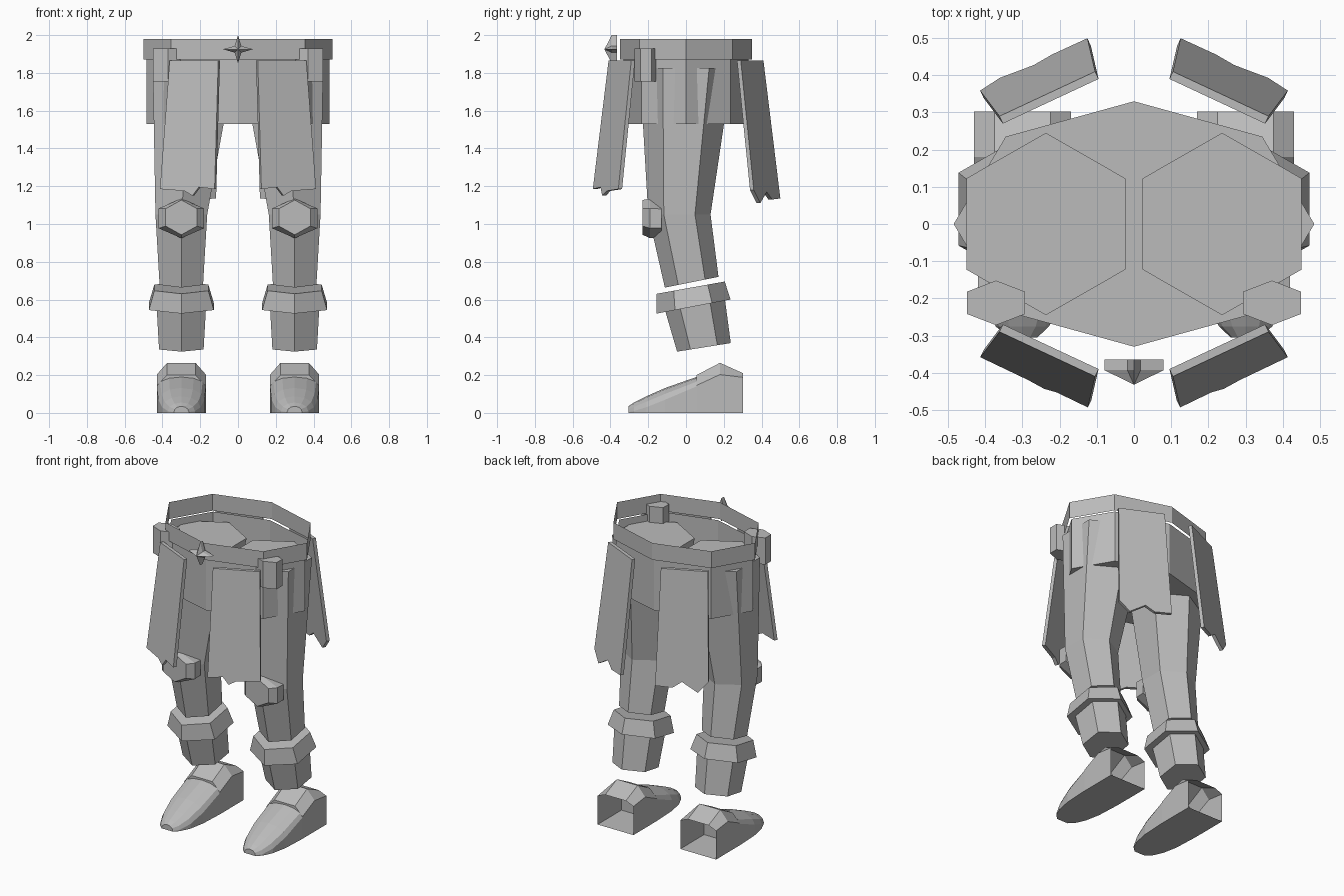
import bpy, bmesh, math
from mathutils import Vector

if "Cube" in bpy.data.objects:
    bpy.data.objects.remove(bpy.data.objects["Cube"])

grey = bpy.data.materials.new("plain grey")
grey.diffuse_color = (0.5, 0.5, 0.5, 1)
grey.use_nodes = True
grey.node_tree.nodes["Principled BSDF"].inputs["Base Color"].default_value = grey.diffuse_color


def finish(name, bm):
    bmesh.ops.recalc_face_normals(bm, faces=bm.faces)
    me = bpy.data.meshes.new(name)
    bm.to_mesh(me)
    bm.free()
    me.materials.append(grey)
    ob = bpy.data.objects.new(name, me)
    bpy.context.collection.objects.link(ob)
    return ob


def loft(name, rings, start=True, end=True):
    """Skin closed rings of equal point count, with optional end caps."""
    bm = bmesh.new()
    vs = [[bm.verts.new(p) for p in r] for r in rings]
    n = len(vs[0])
    for a, b in zip(vs, vs[1:]):
        for i in range(n):
            j = (i + 1) % n
            bm.faces.new((a[i], a[j], b[j], b[i]))
    if start:
        bm.faces.new(vs[0])
    if end:
        bm.faces.new(vs[-1])
    return finish(name, bm)


def hex_ring(x, y, z, half_w, r, slope=0.0):
    """Six-sided ring with corners toward +-y; slope tilts it up toward the back."""
    pts = []
    for i in range(6):
        a = math.radians(90 + 60 * i)
        dy = r * math.sin(a)
        pts.append((x + half_w * math.cos(a) / math.cos(math.radians(30)),
                    y + dy, z + slope * dy))
    return pts


def waist_ring(a, b, c, d, z):
    return [(a, 0, z), (c, d, z), (0, b, z), (-c, d, z),
            (-a, 0, z), (-c, -d, z), (0, -b, z), (c, -d, z)]


# Waist: open belt band and hip block with a closed bottom
loft("belt", [waist_ring(.5, .35, .355, .245, z) for z in (1.87, 1.98)], False, False)
loft("hips", [waist_ring(.485, .33, .345, .235, z) for z in (1.53, 1.87)], True, False)


# Four-pointed star buckle
def star(y):
    return [((.08 if i % 2 == 0 else .025) * math.cos(i * math.pi / 4), y,
             1.925 + (.075 if i % 2 == 0 else .025) * math.sin(i * math.pi / 4))
            for i in range(8)]


bm = bmesh.new()
back, front = [[bm.verts.new(p) for p in star(y)] for y in (-.365, -.393)]
tip = bm.verts.new((0, -.432, 1.925))
bm.faces.new(back)
for i in range(8):
    j = (i + 1) % 8
    bm.faces.new((back[i], back[j], front[j], front[i]))
    bm.faces.new((front[i], front[j], tip))
finish("star_buckle", bm)


# Hanging cloth panel: leans outward, ragged hem given as (across, height)
def panel(name, sx, sy, hem):
    u = Vector((.906, -.423, 0))
    n = Vector((.423, .906, 0))
    top = Vector((.224, .33, 0))

    def point(s, z, depth):
        t = (1.865 - z) / .69
        p = top + u * (s * (.142 + .018 * t)) + n * (.085 * t + depth)
        return (sx * p.x, sy * p.y, z)

    outline = [(-1, 1.865), (1, 1.865)] + hem
    loft(name, [[point(s, z, d) for s, z in outline] for d in (0, .022)])


front_hem = [(1, 1.185), (.1, 1.175), (-.2, 1.15), (-.42, 1.195), (-1, 1.185)]
back_hem = [(1, 1.18), (.6, 1.11), (0, 1.17), (-.35, 1.13), (-1, 1.135)]


# Shoe cross-section: straight sides under a rounded top
def shoe_ring(x, y, w, h, side):
    pts = [(-w, 0), (-w, side)]
    for i in range(1, 6):
        a = math.pi * (1 - i / 6)
        pts.append((w * math.cos(a), side + (h - side) * math.sin(a)))
    pts += [(w, side), (w, 0)]
    return [(x + px, y, pz) for px, pz in pts]


def heel_ring(x, y, w, side, top, tw):
    return [(x + a, y, z) for a, z in
            [(-w, 0), (-w, side), (-tw, top), (tw, top), (w, side), (w, 0)]]


for s, side in ((-1, "left"), (1, "right")):
    x = .3 * s
    panel(side + "_front_panel", s, -1, front_hem)
    panel(side + "_back_panel", s, 1, back_hem)
    # Belt pouch
    loft(side + "_pouch", [hex_ring(.371 * s, -.212, z, .078, .06) for z in (1.755, 1.93)])
    # Thigh and shin
    loft(side + "_leg", [hex_ring(.237 * s, 0, 1.825, .214, .245),
                         hex_ring(x, -.035, 1.05, .137, .165),
                         hex_ring(x, .03, .692, .115, .142, .2)])
    # Knee pad
    pad = []
    for y, w, r, z in ((-.13, .12, .1, 1.03), (-.19, .12, .105, 1.03), (-.23, .083, .092, 1.035)):
        pad.append([(p[0], y, z + p[1]) for p in hex_ring(x, 0, 0, w, r)])
    loft(side + "_knee_pad", pad)
    # Flared cuff and lower shaft
    loft(side + "_cuff", [hex_ring(x, .025, .663, .143, .18, .18),
                          hex_ring(x, .04, .563, .172, .196, .19)])
    loft(side + "_shaft", [hex_ring(x, .03, .655, .135, .165, .18),
                           hex_ring(x, .095, .347, .118, .142, .16)])
    # Shoe: pointed toe and raised heel that is open behind
    loft(side + "_shoe_toe", [shoe_ring(x, y, w, h, k) for y, w, h, k in (
        (-.305, .04, .035, .004), (-.275, .072, .055, .01), (-.21, .102, .088, .03),
        (-.11, .122, .132, .07), (.055, .13, .19, .14))])
    loft(side + "_shoe_heel", [heel_ring(x, .055, .13, .145, .2, .075),
                               heel_ring(x, .18, .13, .203, .265, .075),
                               heel_ring(x, .302, .13, .188, .21, .075)], True, False)
